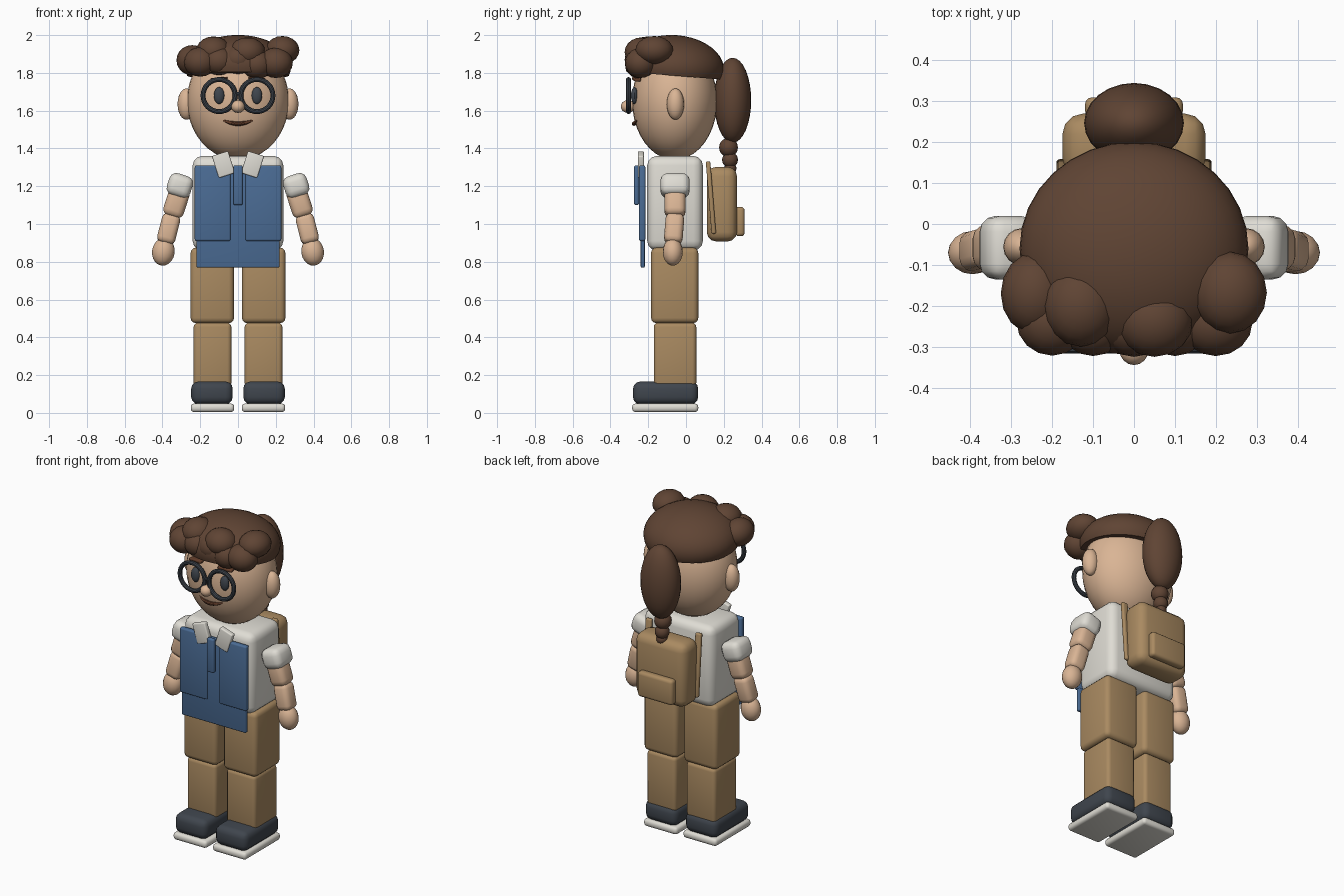
import bpy, bmesh, math
from mathutils import Matrix, Vector

if "Cube" in bpy.data.objects:
    bpy.data.objects.remove(bpy.data.objects["Cube"])


def material(name, color):
    m = bpy.data.materials.new(name)
    m.diffuse_color = (*color, 1)
    m.use_nodes = True
    m.node_tree.nodes["Principled BSDF"].inputs["Base Color"].default_value = m.diffuse_color
    return m


SKIN = material("skin", (0.70, 0.46, 0.30))
HAIR = material("hair_brown", (0.115, 0.058, 0.034))
LIP = material("warm_brown", (0.13, 0.05, 0.025))
WHITE = material("off_white", (0.74, 0.72, 0.66))
BLUE = material("vest_blue", (0.07, 0.15, 0.30))
TAN = material("tan", (0.40, 0.255, 0.12))
DARK = material("charcoal", (0.05, 0.06, 0.075))


def finish(name, bm, mat, loc, rot=(0, 0, 0)):
    bmesh.ops.recalc_face_normals(bm, faces=bm.faces)
    mesh = bpy.data.meshes.new(name)
    bm.to_mesh(mesh)
    bm.free()
    ob = bpy.data.objects.new(name, mesh)
    bpy.context.collection.objects.link(ob)
    ob.location, ob.rotation_euler = loc, rot
    mesh.materials.append(mat)
    bpy.ops.object.select_all(action='DESELECT')
    ob.select_set(True)
    bpy.context.view_layer.objects.active = ob
    bpy.ops.object.shade_smooth_by_angle(angle=math.radians(30))
    return ob


def box(name, mat, loc, size, bevel, rot=(0, 0, 0)):
    bm = bmesh.new()
    bmesh.ops.create_cube(bm, size=1, matrix=Matrix.Diagonal((*size, 1)))
    bmesh.ops.bevel(bm, geom=bm.edges[:], offset=bevel, segments=3,
                    profile=0.5, affect='EDGES')
    return finish(name, bm, mat, loc, rot)


def ball(name, mat, loc, radii, seg=20, rings=12, rot=(0, 0, 0), cut=None):
    bm = bmesh.new()
    bmesh.ops.create_uvsphere(bm, u_segments=seg, v_segments=rings, radius=1,
                              matrix=Matrix.Diagonal((*radii, 1)))
    if cut is not None:
        r = bmesh.ops.bisect_plane(bm, geom=bm.verts[:] + bm.edges[:] + bm.faces[:],
                                   plane_co=(0, 0, cut), plane_no=(0, 0, 1),
                                   clear_inner=True)
        edges = [e for e in r['geom_cut'] if isinstance(e, bmesh.types.BMEdge)]
        bmesh.ops.contextual_create(bm, geom=edges)
    return finish(name, bm, mat, loc, rot)


def tube(name, mat, loc, points, radii, seg=10):
    """Round tube in the xz plane with a radius at each point."""
    bm = bmesh.new()
    rings = []
    for i, (x, y, z) in enumerate(points):
        a = Vector(points[max(i - 1, 0)])
        t = (Vector(points[min(i + 1, len(points) - 1)]) - a).normalized()
        n = t.cross(Vector((0, 1, 0))).normalized()
        rings.append([bm.verts.new(Vector((x, y, z)) + radii[i] * (
            n * math.cos(k * math.tau / seg) + Vector((0, 1, 0)) * math.sin(k * math.tau / seg)))
            for k in range(seg)])
    for p, q in zip(rings, rings[1:]):
        for k in range(seg):
            bm.faces.new((p[k], p[(k + 1) % seg], q[(k + 1) % seg], q[k]))
    bm.faces.new(rings[0])
    bm.faces.new(rings[-1])
    return finish(name, bm, mat, loc)


def torus(name, mat, loc, major, minor, n=32, m=10):
    """Ring facing the front."""
    bm = bmesh.new()
    v = [[bm.verts.new(((major + minor * math.cos(b)) * math.cos(a), minor * math.sin(b),
                        (major + minor * math.cos(b)) * math.sin(a)))
          for b in (j * math.tau / m for j in range(m))]
         for a in (i * math.tau / n for i in range(n))]
    for i in range(n):
        for j in range(m):
            w = v[(i + 1) % n]
            bm.faces.new((v[i][j], w[j], w[(j + 1) % m], v[i][(j + 1) % m]))
    return finish(name, bm, mat, loc)


# Torso, vest and tie
box("torso", WHITE, (0, -0.058, 1.11), (0.48, 0.295, 0.50), 0.05)
box("vest_base", BLUE, (0, -0.229, 1.035), (0.44, 0.022, 0.53), 0.006)
box("vest_tie", BLUE, (0, -0.262, 1.205), (0.05, 0.026, 0.21), 0.010)

# Mirrored body parts
for side, label in ((-1, "left"), (1, "right")):
    s = side
    # Legs and shoes
    box(label + "_sole", WHITE, (s * 0.135, -0.11, 0.027), (0.23, 0.35, 0.045), 0.018)
    box(label + "_shoe", DARK, (s * 0.138, -0.108, 0.106), (0.22, 0.345, 0.12), 0.038)
    box(label + "_lower_leg", TAN, (s * 0.135, -0.058, 0.307), (0.20, 0.225, 0.34), 0.022)
    box(label + "_upper_leg", TAN, (s * 0.136, -0.06, 0.675), (0.23, 0.25, 0.40), 0.028)
    # Arms
    box(label + "_sleeve", WHITE, (s * 0.308, -0.058, 1.203), (0.13, 0.155, 0.12), 0.038,
        (0, -s * 0.31, 0))
    box(label + "_upper_arm", SKIN, (s * 0.325, -0.058, 1.12), (0.112, 0.112, 0.17), 0.034,
        (0, -s * 0.31, 0))
    box(label + "_forearm", SKIN, (s * 0.367, -0.063, 0.975), (0.098, 0.098, 0.16), 0.03,
        (-0.08, -s * 0.25, 0))
    ball(label + "_hand", SKIN, (s * 0.395, -0.07, 0.853), (0.06, 0.053, 0.074), 16, 10,
         (0, -s * 0.15, 0))
    # Vest panels and collar
    box(label + "_vest_panel", BLUE, (s * 0.134, -0.232, 1.11), (0.19, 0.034, 0.40), 0.010)
    box(label + "_collar", WHITE, (s * 0.077, -0.239, 1.315), (0.09, 0.032, 0.122), 0.007,
        (0, s * 0.31, 0))
    # Ears, eyes, brows and glasses
    ball(label + "_ear", SKIN, (s * 0.273, -0.056, 1.635), (0.047, 0.046, 0.083), 16, 12)
    ball(label + "_eye", DARK, (s * 0.1, -0.273, 1.68), (0.028, 0.018, 0.045), 16, 10)
    box(label + "_brow", LIP, (s * 0.1, -0.262, 1.767), (0.09, 0.035, 0.018), 0.006,
        (0, s * 0.08, s * 0.15))
    torus(label + "_glasses_rim", DARK, (s * 0.1, -0.304, 1.68), 0.085, 0.013)
    # Backpack straps
    box(label + "_strap", TAN, (s * 0.17, 0.132, 1.14), (0.04, 0.024, 0.385), 0.009,
        (0.08, 0, 0))

# Head and face
ball("head", SKIN, (0, -0.06, 1.65), (0.27, 0.225, 0.31), 32, 20)
ball("nose", SKIN, (0, -0.307, 1.622), (0.036, 0.038, 0.034), 16, 10)
tube("glasses_bridge", DARK, (0, -0.304, 1.69), [(-0.022, 0, 0), (0.022, 0, 0)], [0.01, 0.01])
steps = [i / 6 for i in range(-6, 7)]
tube("mouth", LIP, (0, -0.275, 1.531),
     [(0.08 * t, 0.016 * t * t, 0.019 * t * t) for t in steps],
     [0.003 + 0.009 * (1 - t * t) for t in steps])

# Hair cap, curls and ponytail
ball("hair_cap", HAIR, (0, -0.06, 1.83), (0.28, 0.262, 0.17), 32, 20,
     (-0.08, 0, 0), cut=-0.045)
curls = [
    (0.235, -0.168, 1.92, 0.09, 0.10, 0.075),
    (0.05, -0.235, 1.91, 0.095, 0.09, 0.078),
    (-0.13, -0.20, 1.915, 0.092, 0.10, 0.078),
    (-0.242, -0.17, 1.867, 0.084, 0.10, 0.08),
    (0.20, -0.24, 1.853, 0.09, 0.083, 0.08),
    (0.10, -0.24, 1.845, 0.085, 0.083, 0.077),
    (0.0, -0.245, 1.87, 0.085, 0.08, 0.077),
    (-0.10, -0.243, 1.863, 0.085, 0.08, 0.075),
    (-0.20, -0.237, 1.858, 0.088, 0.085, 0.078),
]
for i, c in enumerate(curls):
    ball(f"curl_{i + 1}", HAIR, c[:3], c[3:], 16, 10)
ball("ponytail", HAIR, (0, 0.247, 1.655), (0.122, 0.098, 0.225), 24, 16)
for i, (y, z, r) in enumerate([(0.225, 1.405, 0.05), (0.233, 1.34, 0.042), (0.235, 1.295, 0.032)]):
    ball(f"ponytail_bead_{i + 1}", HAIR, (0, y, z), (r, r, r), 16, 10)

# Backpack
box("backpack", TAN, (0, 0.19, 1.105), (0.35, 0.16, 0.395), 0.05)
box("backpack_pocket", TAN, (0, 0.285, 1.013), (0.24, 0.05, 0.155), 0.018)
